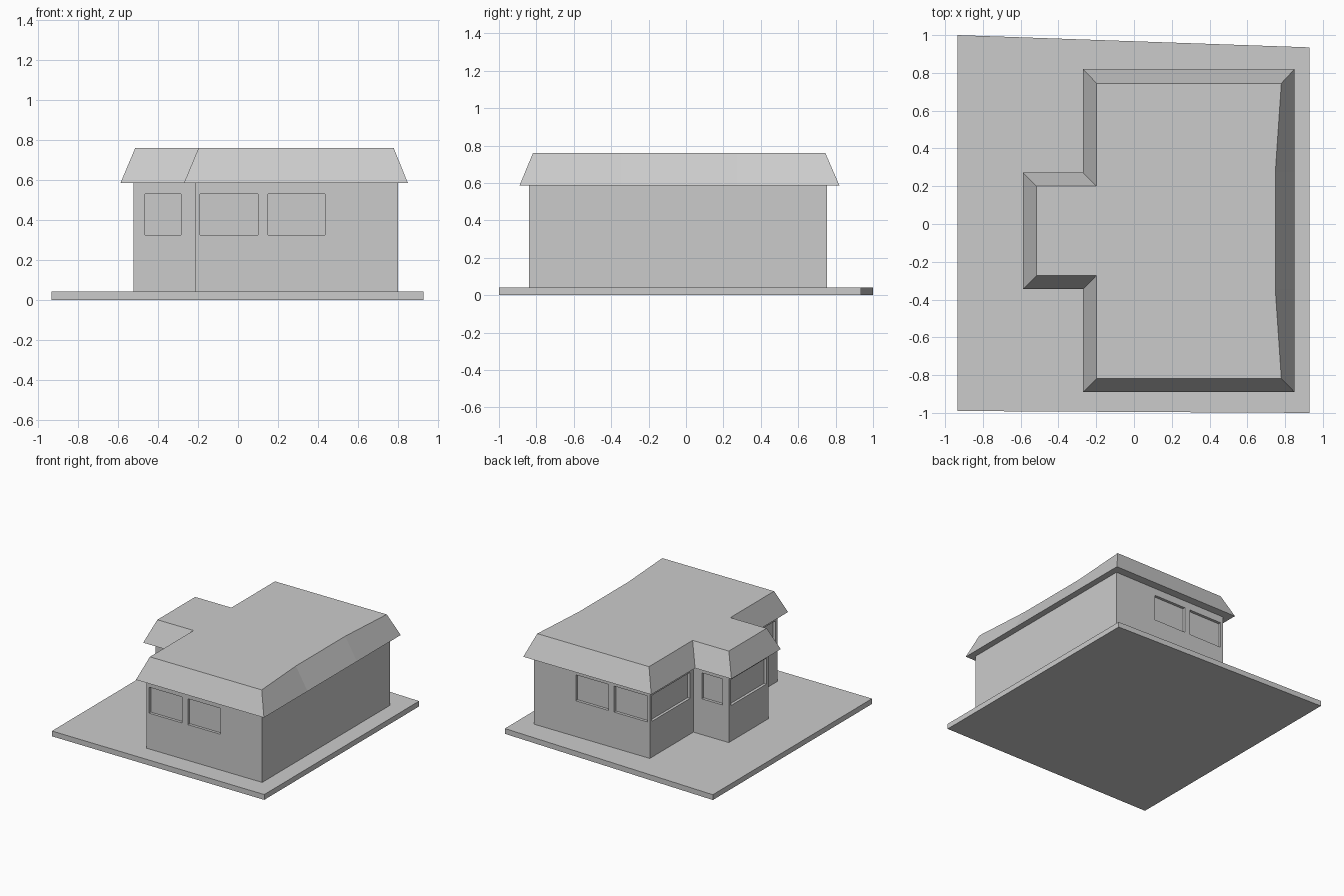
import bpy, bmesh

if "Cube" in bpy.data.objects:
    bpy.data.objects.remove(bpy.data.objects["Cube"])


def loft(name, lower, upper, z0, z1):
    """Closed solid between two outlines with matching corners."""
    n = len(lower)
    verts = [(x, y, z0) for x, y in lower] + [(x, y, z1) for x, y in upper]
    faces = [tuple(range(n))[::-1], tuple(range(n, 2 * n))]
    faces += [(i, (i + 1) % n, n + (i + 1) % n, n + i) for i in range(n)]
    mesh = bpy.data.meshes.new(name)
    mesh.from_pydata(verts, [], faces)
    obj = bpy.data.objects.new(name, mesh)
    bpy.context.collection.objects.link(obj)
    return obj


def t_plan(x0, xm, x1, y0, ya, yb, y1):
    """Counter-clockwise T outline: main block plus a wing on the left."""
    return [(x0, ya), (xm, ya), (xm, y0), (x1, y0), (x1, ya), (x1, yb),
            (x1, y1), (xm, y1), (xm, yb), (x0, yb)]


# Slightly skewed plot slab
plot = [(-0.935, -0.99), (0.93, -1.0), (0.93, 0.935), (-0.935, 1.0)]
loft("ground_slab", plot, plot, 0, 0.042)

# Walls
XW, XM, XE = -0.522, -0.212, 0.80
YS, YA, YB, YN = -0.84, -0.285, 0.21, 0.755
plan = t_plan(XW, XM, XE, YS, YA, YB, YN)
walls = loft("walls", plan, plan, 0.042, 0.587)

# Mansard roof, its east rim bowed inwards
eaves = t_plan(-0.588, -0.27, 0.85, -0.89, -0.345, 0.272, 0.82)
rim = t_plan(-0.515, -0.198, 0.78, -0.818, -0.272, 0.2, 0.745)
rim[4], rim[5] = (0.748, -0.345), (0.748, 0.272)
loft("roof", eaves, rim, 0.587, 0.76)

# Window recesses: boxes straddling the wall planes
D, Z0, Z1 = 0.022, 0.325, 0.53
boxes = []
for y in (YS, YN):
    boxes += [(-0.19, 0.10, y - D, y + D), (0.15, 0.435, y - D, y + D)]
for y in (YA, YB):
    boxes.append((-0.465, -0.285, y - D, y + D))
for x, a, b in ((XM, 0.25, 0.73), (XW, -0.26, 0.185), (XM, -0.815, -0.325)):
    boxes.append((x - D, x + D, a, b))

bm = bmesh.new()
for x0, x1, y0, y1 in boxes:
    cube = bmesh.ops.create_cube(bm, size=1)["verts"]
    bmesh.ops.scale(bm, vec=(x1 - x0, y1 - y0, Z1 - Z0), verts=cube)
    bmesh.ops.translate(bm, vec=((x0 + x1) / 2, (y0 + y1) / 2, (Z0 + Z1) / 2), verts=cube)
mesh = bpy.data.meshes.new("window_cutter")
bm.to_mesh(mesh)
bm.free()
cutter = bpy.data.objects.new("window_cutter", mesh)
bpy.context.collection.objects.link(cutter)
cutter.hide_render = True
cutter.display_type = 'WIRE'

cut = walls.modifiers.new("windows", 'BOOLEAN')
cut.operation = 'DIFFERENCE'
cut.solver = 'EXACT'
cut.use_self = True
cut.object = cutter
